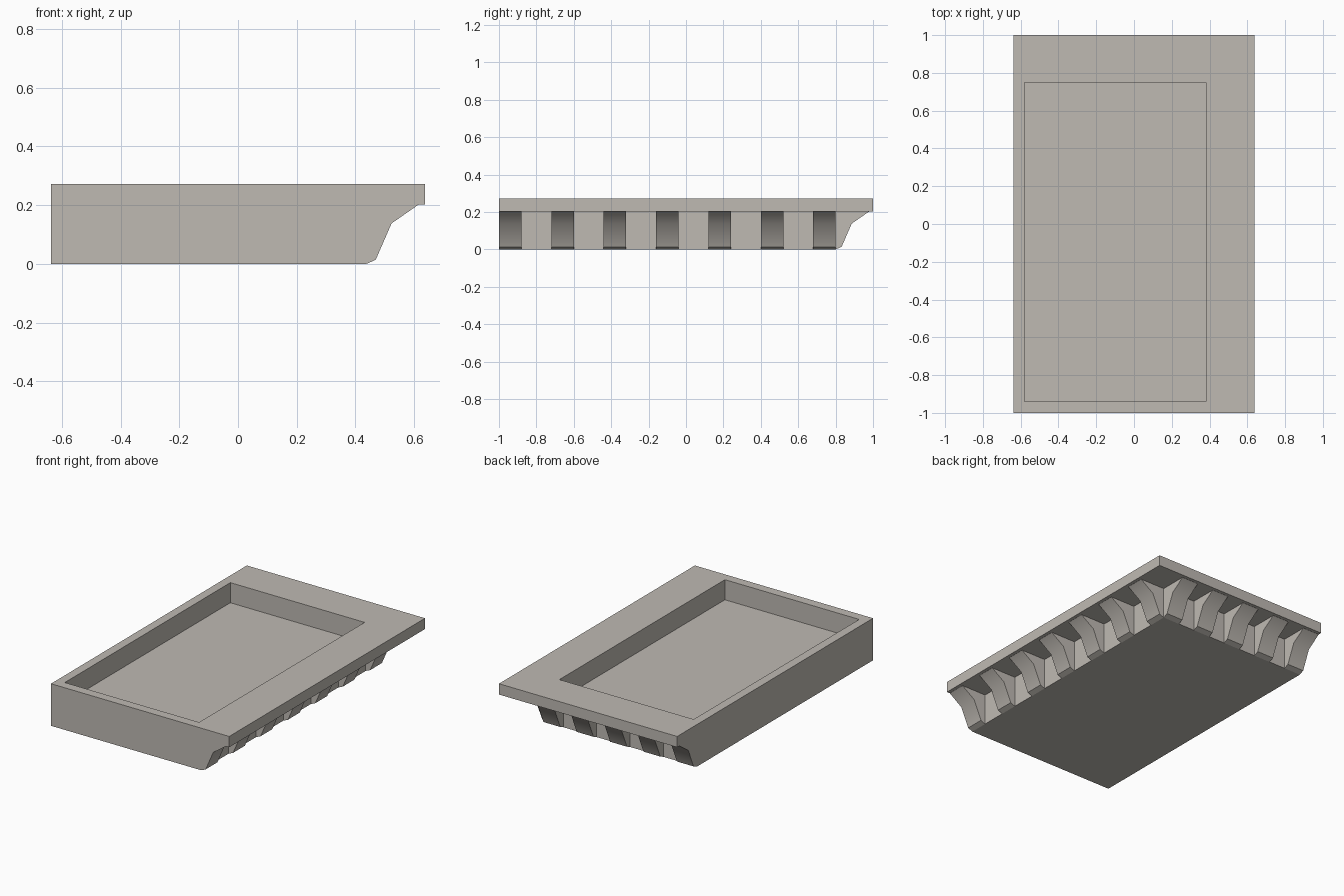
import bpy, bmesh, math

if "Cube" in bpy.data.objects:
    bpy.data.objects.remove(bpy.data.objects["Cube"], do_unlink=True)

HALF_X, HALF_Y = 0.637, 1.0
OVERHANG = 0.2
CORE_X, CORE_Y = HALF_X - OVERHANG, HALF_Y - OVERHANG
SLAB_BOTTOM, TOP, FLOOR = 0.202, 0.272, 0.142
BRACKET_WIDTH = 0.12

stone = bpy.data.materials.new("warm grey stone")
stone.use_nodes = True
colour = (0.52, 0.49, 0.45, 1)
stone.diffuse_color = colour
stone.node_tree.nodes["Principled BSDF"].inputs["Base Color"].default_value = colour


def finish(bm, name):
    bmesh.ops.remove_doubles(bm, verts=bm.verts, dist=1e-5)
    bmesh.ops.recalc_face_normals(bm, faces=bm.faces)
    mesh = bpy.data.meshes.new(name)
    bm.to_mesh(mesh)
    bm.free()
    mesh.materials.append(stone)
    return mesh


def place(mesh, name, location=(0, 0, 0), turn=0):
    obj = bpy.data.objects.new(name, mesh)
    obj.location = location
    obj.rotation_euler.z = turn
    bpy.context.collection.objects.link(obj)
    return obj


# Cornice body: rectangles stacked from the base, over the slab, into the recess
bm = bmesh.new()


def rectangle(x0, x1, y0, y1, z):
    return [bm.verts.new((x, y, z)) for x, y in ((x0, y0), (x1, y0), (x1, y1), (x0, y1))]


def bridge(a, b, sides=range(4)):
    for i in sides:
        j = (i + 1) % 4
        bm.faces.new((a[i], a[j], b[j], b[i]))


core = (-HALF_X, CORE_X, -HALF_Y, CORE_Y)
slab = (-HALF_X, HALF_X, -HALF_Y, HALF_Y)
recess = (-0.58, 0.38, -0.94, 0.75)
base = rectangle(*core, 0)
neck = rectangle(*core, SLAB_BOTTOM)
slab_low = rectangle(*slab, SLAB_BOTTOM)
slab_top = rectangle(*slab, TOP)
rim = rectangle(*recess, TOP)
floor = rectangle(*recess, FLOOR)
bm.faces.new(base)
bridge(base, neck)
bridge(neck, slab_low, (1, 2))  # underside only on the two overhanging sides
bridge(slab_low, slab_top)
bridge(slab_top, rim)
bridge(rim, floor)
bm.faces.new(floor)
place(finish(bm, "cornice_body"), "cornice_body")

# Bracket: extruded profile projecting along +x
bm = bmesh.new()
profile = [(0, 0), (0.032, 0.014), (0.086, 0.138), (0.178, SLAB_BOTTOM), (0, SLAB_BOTTOM)]
face = bm.faces.new([bm.verts.new((x, -BRACKET_WIDTH / 2, z)) for x, z in profile])
ends = bmesh.ops.extrude_face_region(bm, geom=[face])["geom"]
bmesh.ops.translate(bm, vec=(0, BRACKET_WIDTH, 0),
                    verts=[v for v in ends if isinstance(v, bmesh.types.BMVert)])
bracket = finish(bm, "bracket")


# Evenly spaced rows, flush with both ends of the core
def spaced(start, end, count):
    first = start + BRACKET_WIDTH / 2
    step = (end - start - BRACKET_WIDTH) / (count - 1)
    return [first + i * step for i in range(count)]


brackets = [place(bracket, f"side_bracket_{i + 1}", (CORE_X, y, 0))
            for i, y in enumerate(spaced(-HALF_Y, CORE_Y, 7))]
brackets += [place(bracket, f"back_bracket_{i + 1}", (x, CORE_Y, 0), math.pi / 2)
             for i, x in enumerate(spaced(-HALF_X, CORE_X, 5))]

# Smooth the curved bracket face, keeping its other edges sharp
bpy.ops.object.select_all(action="DESELECT")
brackets[0].select_set(True)
bpy.context.view_layer.objects.active = brackets[0]
bpy.ops.object.shade_smooth_by_angle(angle=math.radians(35))
